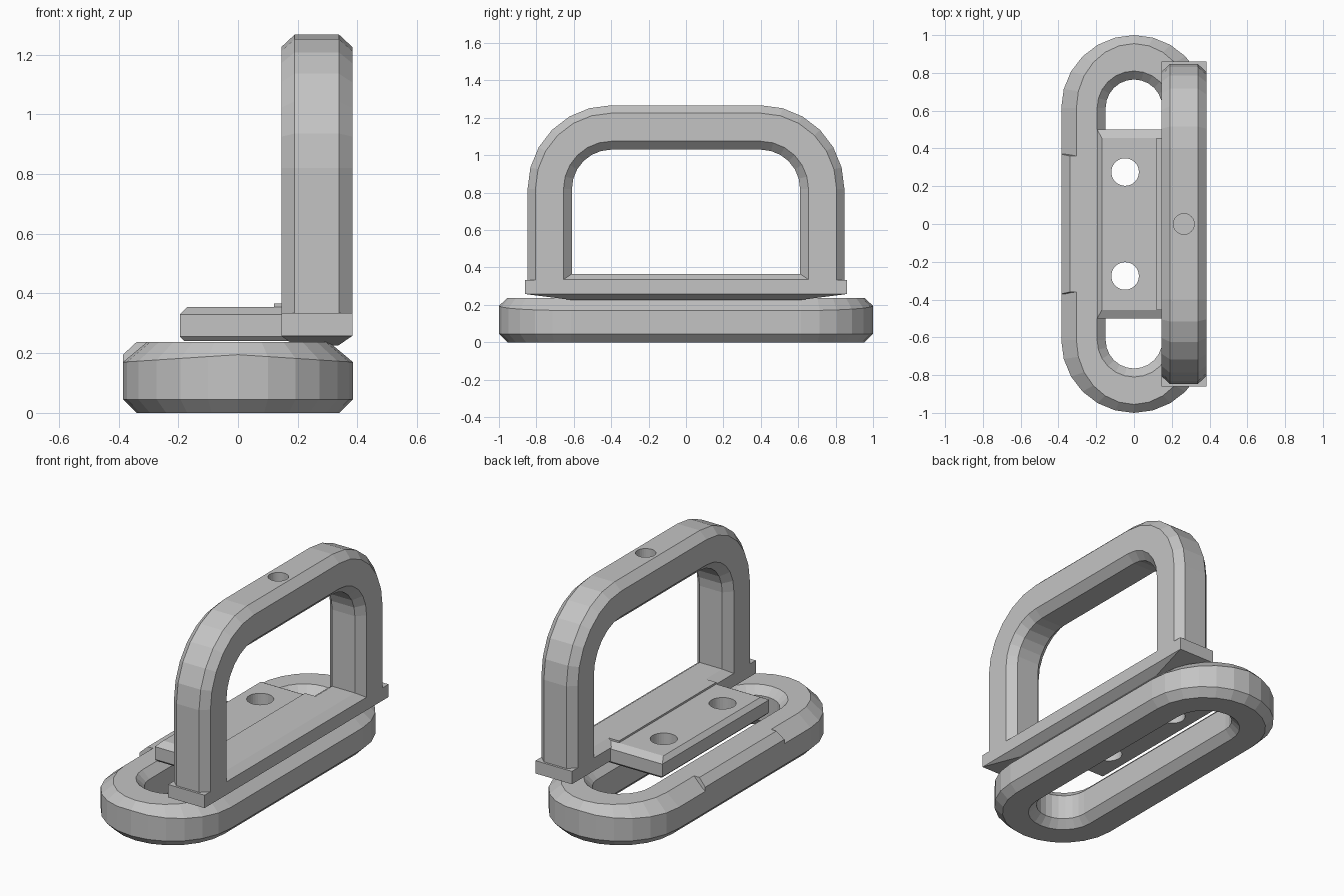
import bpy, bmesh
from math import sin, cos, pi

cube = bpy.data.objects.get("Cube")
if cube:
    bpy.data.objects.remove(cube, do_unlink=True)

grey = bpy.data.materials.new("plain_grey")
grey.use_nodes = True
colour = (0.55, 0.55, 0.55, 1)
grey.diffuse_color = colour
grey.node_tree.nodes["Principled BSDF"].inputs["Base Color"].default_value = colour


def loft(name, loops, closed=False):
    """Bridge equal-length loops; close them into a ring or cap both ends."""
    bm = bmesh.new()
    rows = [[bm.verts.new(p) for p in loop] for loop in loops]
    n = len(rows[0])
    pairs = list(zip(rows, rows[1:]))
    if closed:
        pairs.append((rows[-1], rows[0]))
    else:
        bm.faces.new(rows[0])
        bm.faces.new(rows[-1])
    for a, b in pairs:
        for i in range(n):
            j = (i + 1) % n
            bm.faces.new((a[i], a[j], b[j], b[i]))
    bmesh.ops.recalc_face_normals(bm, faces=bm.faces)
    mesh = bpy.data.meshes.new(name)
    bm.to_mesh(mesh)
    bm.free()
    mesh.materials.append(grey)
    obj = bpy.data.objects.new(name, mesh)
    bpy.context.collection.objects.link(obj)
    return obj


def rect(x0, x1, y, z):
    return [(x0, -y, z), (x1, -y, z), (x1, y, z), (x0, y, z)]


def drill(obj, x, y, z0, z1, radius):
    """Cut a round vertical hole, then discard the cutter."""
    ring = [(x + radius * cos(i * pi / 16), y + radius * sin(i * pi / 16)) for i in range(32)]
    cutter = loft("hole_cutter", [[(a, b, z) for a, b in ring] for z in (z0, z1)])
    cutter.hide_render = True
    mod = obj.modifiers.new("hole", 'BOOLEAN')
    mod.operation = 'DIFFERENCE'
    mod.solver = 'EXACT'
    mod.object = cutter
    bpy.context.view_layer.objects.active = obj
    bpy.ops.object.modifier_apply(modifier=mod.name)
    bpy.data.objects.remove(cutter, do_unlink=True)


def stadium(rx, ry, z, side_drop=0):
    """Rounded slot outline; side_drop lowers the long sides."""
    pts = []
    for end in (0, 1):
        for i in range(13):
            a = pi * (end + i / 12)
            y = ry * sin(a) + (-0.615 if end else 0.615)
            pts.append((rx * cos(a), y, z - side_drop * abs(cos(a))))
    return pts


# Chamfered oval base ring
loft("base_ring", [
    stadium(0.34, 0.34, 0), stadium(0.385, 0.385, 0.045),
    stadium(0.385, 0.385, 0.195, 0.025), stadium(0.305, 0.34, 0.237),
    stadium(0.195, 0.195, 0.237), stadium(0.15, 0.15, 0.192),
    stadium(0.15, 0.15, 0.045), stadium(0.195, 0.195, 0)], closed=True)

# Fuller edge in the middle of the base's open side
edge = [(-0.385, 0.16), (-0.385, 0.195), (-0.34, 0.237), (-0.29, 0.237), (-0.29, 0.16)]
loft("base_edge_pad", [[(x, s * y, z) for x, z in edge for y in [0.36 if z > 0.2 else 0.37]]
                       for s in (-1, 1)])


def arch(x, radius, bottom):
    """Handle outline: two rounded upper corners and a straight foot."""
    pts = [(x, 0.4 + radius, bottom)]
    for side in (1, -1):
        for i in range(7):
            a = (i if side > 0 else 6 - i) * pi / 12
            pts.append((x, side * (0.4 + radius * cos(a)), 0.82 + radius * sin(a)))
    pts.append((x, -0.4 - radius, bottom))
    return pts


# Chamfered handle loop with a shallow hole on top
handle = loft("handle_loop", [
    arch(0.145, 0.405, 0.3), arch(0.19, 0.447, 0.3),
    arch(0.338, 0.447, 0.3), arch(0.383, 0.405, 0.3),
    arch(0.383, 0.255, 0.335), arch(0.338, 0.21, 0.366),
    arch(0.19, 0.21, 0.366), arch(0.145, 0.255, 0.335)], closed=True)
drill(handle, 0.264, 0, 1.2, 1.35, 0.055)

# Foot bar with hipped underside
loft("foot_bar", [rect(0.19, 0.335, 0.6, 0.225), rect(0.145, 0.383, 0.86, 0.258),
                  rect(0.145, 0.383, 0.86, 0.334)])

# Mounting tongue with two screw holes
tongue = loft("mounting_tongue", [
    rect(-0.18, 0.18, 0.485, 0.24), rect(-0.195, 0.18, 0.5, 0.255),
    rect(-0.195, 0.18, 0.5, 0.33), rect(-0.17, 0.18, 0.455, 0.355)])
for side in (-1, 1):
    drill(tongue, -0.047, side * 0.275, 0.15, 0.45, 0.073)

# Raised lip joining tongue and foot bar
loft("tongue_lip", [rect(0.12, 0.2, 0.455, z) for z in (0.33, 0.366)])
